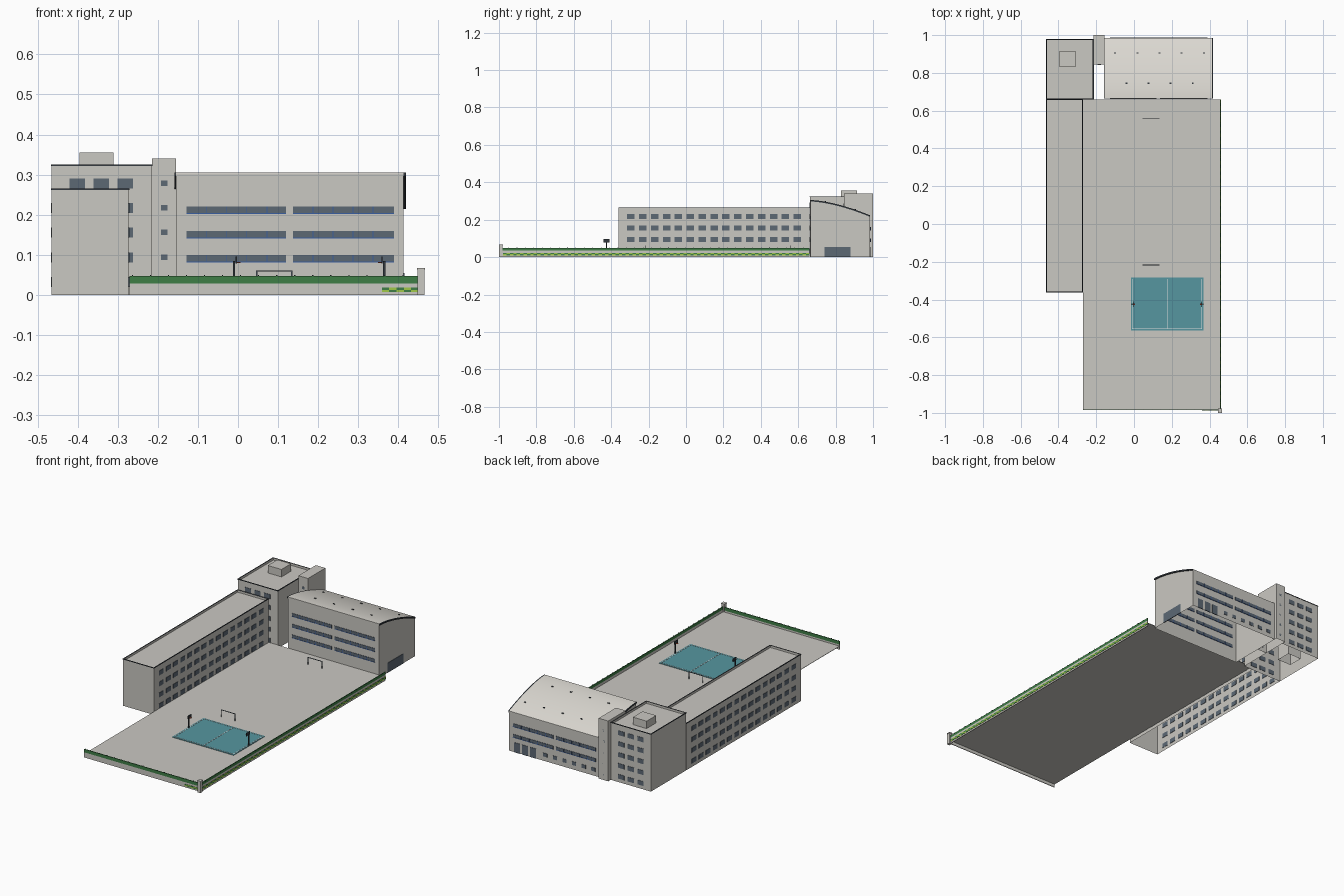
import bpy, bmesh, math

if "Cube" in bpy.data.objects:
    bpy.data.objects.remove(bpy.data.objects["Cube"])


def mat(name, rgb):
    m = bpy.data.materials.new(name)
    lin = [((c / 255 + 0.055) / 1.055) ** 2.4 for c in rgb]
    m.diffuse_color = (*lin, 1)
    m.use_nodes = True
    m.node_tree.nodes["Principled BSDF"].inputs["Base Color"].default_value = m.diffuse_color
    return m


WALL = mat("wall_grey", (202, 200, 194))
ROOF = mat("roof_pale", (220, 217, 210))
DARK = mat("trim_dark", (52, 58, 64))
GLASS = mat("window_slate", (92, 104, 116))
BLUE = mat("frame_blue", (58, 94, 160))
GREEN = mat("fence_green", (62, 126, 70))
LIME = mat("lime", (160, 200, 72))
TEAL = mat("court_teal", (86, 150, 160))
WHITE = mat("line_white", (240, 240, 240))
RED = mat("hoop_red", (205, 85, 55))


def finish(name, bm, *mats):
    me = bpy.data.meshes.new(name)
    bm.to_mesh(me)
    bm.free()
    for m in mats:
        me.materials.append(m)
    ob = bpy.data.objects.new(name, me)
    bpy.context.collection.objects.link(ob)
    return ob


def add_box(bm, x0, x1, y0, y1, z0, z1):
    """Box given by its limits; returns its faces"""
    v = [bm.verts.new((x, y, z)) for z in (z0, z1)
         for x, y in ((x0, y0), (x1, y0), (x1, y1), (x0, y1))]
    ids = [(3, 2, 1, 0), (4, 5, 6, 7)] + [(i, (i + 1) % 4, (i + 1) % 4 + 4, i + 4) for i in range(4)]
    return [bm.faces.new([v[i] for i in f]) for f in ids]


def boxes(name, limits, m):
    bm = bmesh.new()
    for b in limits:
        add_box(bm, *b)
    return finish(name, bm, m)


def block(name, x0, x1, y0, y1, top, parapet=0.0):
    """Walls open underneath, with a roof sunk behind a dark coping"""
    bm = bmesh.new()
    faces = add_box(bm, x0, x1, y0, y1, 0, top)
    bmesh.ops.delete(bm, geom=faces[:1], context='FACES_ONLY')
    if parapet:
        roof = faces[1]
        bmesh.ops.inset_region(bm, faces=[roof], thickness=0.005)
        low = bmesh.ops.extrude_face_region(bm, geom=[roof])['geom']
        bmesh.ops.translate(bm, vec=(0, 0, -parapet),
                            verts=[g for g in low if isinstance(g, bmesh.types.BMVert)])
        if roof.is_valid:
            bmesh.ops.delete(bm, geom=[roof], context='FACES_ONLY')
        for f in bm.faces:
            if f.normal.z > 0.9 and f.calc_center_median().z > top - 0.001:
                f.material_index = 1
        t, w = 0.003, 0.002
        boxes(name + "_coping", [(x0 - w, x1 + w, y0 - w, y0, top - t, top), (x0 - w, x1 + w, y1, y1 + w, top - t, top),
                                 (x0 - w, x0, y0, y1, top - t, top), (x1, x1 + w, y0, y1, top - t, top)], DARK)
    return finish(name, bm, WALL, DARK)


T = 0.002  # half thickness of plates


def on_x(x, y0, y1, z0, z1):
    return (x - T, x + T, y0, y1, z0, z1)


def on_y(y, x0, x1, z0, z1):
    return (x0, x1, y - T, y + T, z0, z1)


ROWS = [0.02 + 0.0615 * i for i in range(5)]

# long classroom wing
block("classroom_wing", -0.465, -0.273, -0.36, 0.66, 0.265, 0.012)
boxes("wing_windows", [on_x(x, y, y + 0.04, z, z + 0.025) for x in (-0.465, -0.273)
                       for z in ROWS[:4] for y in [-0.315 + 0.0636 * i for i in range(15)]], GLASS)

# corner tower with roof hut
block("corner_tower", -0.465, -0.215, 0.662, 0.977, 0.325, 0.012)
boxes("tower_windows", [on_y(y, x, x + 0.038, z, z + 0.025) for y in (0.662, 0.977)
                        for z in ROWS for x in (-0.42, -0.36, -0.30)], GLASS)
block("roof_hut", -0.395, -0.31, 0.83, 0.915, 0.355)

# stair tower
block("stair_tower", -0.215, -0.155, 0.845, 1.0, 0.34)
boxes("stair_windows", [on_y(y, -0.192, -0.176, z + 0.006, z + 0.02)
                        for y in (0.845, 0.998) for z in ROWS], GLASS)

# hall with curved roof
HX0, HX1, HY0, HY1 = -0.155, 0.413, 0.665, 0.985
N = 16


def roof_z(t):
    return 0.302 - 0.082 * t ** 1.6


curve = [(HY0 + (HY1 - HY0) * i / N, roof_z(i / N)) for i in range(N + 1)]


def extrude_profile(bm, pts, x0, x1, skip=()):
    a = [bm.verts.new((x0, y, z)) for y, z in pts]
    b = [bm.verts.new((x1, y, z)) for y, z in pts]
    n = len(pts)
    for i in range(n):
        if i not in skip:
            j = (i + 1) % n
            bm.faces.new((a[i], a[j], b[j], b[i]))
    bm.faces.new(a[::-1])
    bm.faces.new(b)
    bmesh.ops.recalc_face_normals(bm, faces=bm.faces)


bm = bmesh.new()  # open below and above, the roof closes it
extrude_profile(bm, curve + [(HY1, 0), (HY0, 0)], HX0, HX1, skip=set(range(N)) | {N + 1})
finish("hall_walls", bm, WALL)


def roof_strip(name, x0, x1, lift, drop, m):
    bm = bmesh.new()
    extrude_profile(bm, [(y, z + lift) for y, z in curve] + [(y, z - drop) for y, z in reversed(curve)], x0, x1)
    ob = finish(name, bm, m)
    for p in ob.data.polygons:
        p.use_smooth = abs(p.normal.x) < 0.5 and abs(p.normal.z) > 0.5
    ob.data.set_sharp_from_angle(angle=math.radians(30))


roof_strip("hall_roof", HX0, HX1, 0.003, 0.0, ROOF)
roof_strip("roof_rim_right", HX1, 0.419, 0.003, 0.005, DARK)
roof_strip("roof_rim_left", -0.159, HX0, 0.003, 0.005, DARK)

vents = [(-0.1 + 0.1175 * i, 0.905) for i in range(5)] + [(-0.04 + 0.117 * i, 0.745) for i in range(4)]
boxes("roof_vents", [(x - 0.005, x + 0.005, y - 0.003, y + 0.003, z - 0.003, z + 0.006)
                     for x, y in vents for z in [roof_z((y - HY0) / (HY1 - HY0))]], DARK)

# ribbon windows with blue sills and mullions
bands = [(y, x0, x1, z) for y, zs in ((HY0, (0.082, 0.142, 0.203)), (HY1, (0.082, 0.142)))
         for z in zs for x0, x1 in ((-0.128, 0.12), (0.137, 0.389))]
boxes("hall_ribbon_windows", [on_y(y, x0, x1, z, z + 0.018) for y, x0, x1, z in bands], GLASS)
T = 0.003
boxes("hall_blue_sills", [on_y(y, x0, x1, z - 0.001, z + 0.0015) for y, x0, x1, z in bands], BLUE)
boxes("hall_blue_mullions", [on_y(y, x0 + 0.05 * i - 0.001, x0 + 0.05 * i + 0.001, z, z + 0.018)
                             for y, x0, x1, z in bands for i in range(1, 5)], BLUE)
T = 0.002
boxes("hall_back_small_windows", [on_y(HY1, x, x + 0.025, 0.025, 0.045)
                                  for x in [-0.125 + 0.06 * i for i in range(6)]], GLASS)
boxes("hall_entrances", [on_x(HX1, 0.74, 0.88, 0, 0.055)] +
      [on_y(HY1, x, x + 0.036, 0, 0.055) for x in (0.245, 0.295, 0.345)], GLASS)

# yard deck
YZ = 0.02
boxes("yard_deck", [(-0.27, 0.457, -0.982, 0.66, YZ - 0.002, YZ)], WALL)

# low boundary wall, green fence, checkered band and corner post
boxes("boundary_wall", [(-0.27, 0.455, -0.986, -0.982, 0, 0.029), (0.455, 0.459, -0.986, 0.66, 0, 0.034)], WALL)
boxes("green_fence", [(-0.27, 0.455, -0.986, -0.982, 0.029, 0.047), (0.455, 0.459, -0.986, 0.66, 0.034, 0.049)], GREEN)
boxes("fence_studs", [(x, x + 0.003, -0.986, -0.983, 0.047, 0.05) for x in [-0.265 + 0.045 * i for i in range(16)]] +
      [(0.457, 0.461, y, y + 0.003, 0.047, 0.051) for y in [-0.95 + 0.045 * i for i in range(36)]], DARK)
boxes("corner_post", [(0.448, 0.465, -1.0, -0.98, 0, 0.062), (0.446, 0.467, -1.0, -0.978, 0.062, 0.067)], WALL)
C = 0.0182
for k, (name, m) in enumerate((("checker_lime", LIME), ("checker_green", GREEN))):
    cells = [(0.459, 0.4605, -0.978 + C * i, -0.978 + C * (i + 1), 0.009 + 0.007 * r, 0.016 + 0.007 * r)
             for i in range(90) for r in (0, 1) if (i + r) % 2 == k]
    cells += [(0.359 + C * i, 0.359 + C * (i + 1), -0.9875, -0.986, 0.007 + 0.006 * r, 0.013 + 0.006 * r)
              for i in range(5) for r in (0, 1) if (i + r) % 2 == k]
    boxes(name, cells, m)

# sports court with painted lines
CX0, CX1, CY0, CY1 = -0.017, 0.367, -0.563, -0.283
boxes("court", [(CX0, CX1, CY0, CY1, YZ, YZ + 0.002)], TEAL)
L = 0.0015
a, b, c, d = CX0 + 0.008, CX1 - 0.008, CY0 + 0.008, CY1 - 0.008
boxes("court_lines", [(x - L, x + L, c, d, YZ + 0.002, YZ + 0.003) for x in (a, 0.175, b)] +
      [(a, b, y - L / 2, y + L / 2, YZ + 0.002, YZ + 0.003) for y in (c, d)], WHITE)

# basketball hoops
for side, x, s in (("left", -0.01, 1), ("right", 0.365, -1)):
    xb = sorted((x + s * 0.004, x + s * 0.007))
    xr = sorted((x + s * 0.007, x + s * 0.016))
    boxes("hoop_post_" + side, [(x - 0.003, x + 0.003, -0.428, -0.422, YZ, 0.085),
                                (*xb, -0.44, -0.41, 0.078, 0.096)], DARK)
    boxes("hoop_ring_" + side, [(*xr, -0.43, -0.42, 0.08, 0.082)], RED)

# football goals
for side, y in (("front", -0.217), ("back", 0.557)):
    boxes("goal_" + side, [(x - 0.0015, x + 0.0015, y - 0.0015, y + 0.0015, YZ, 0.06) for x in (0.047, 0.134)] +
          [(0.0455, 0.1355, y - 0.0015, y + 0.0015, 0.058, 0.061)], GLASS)
